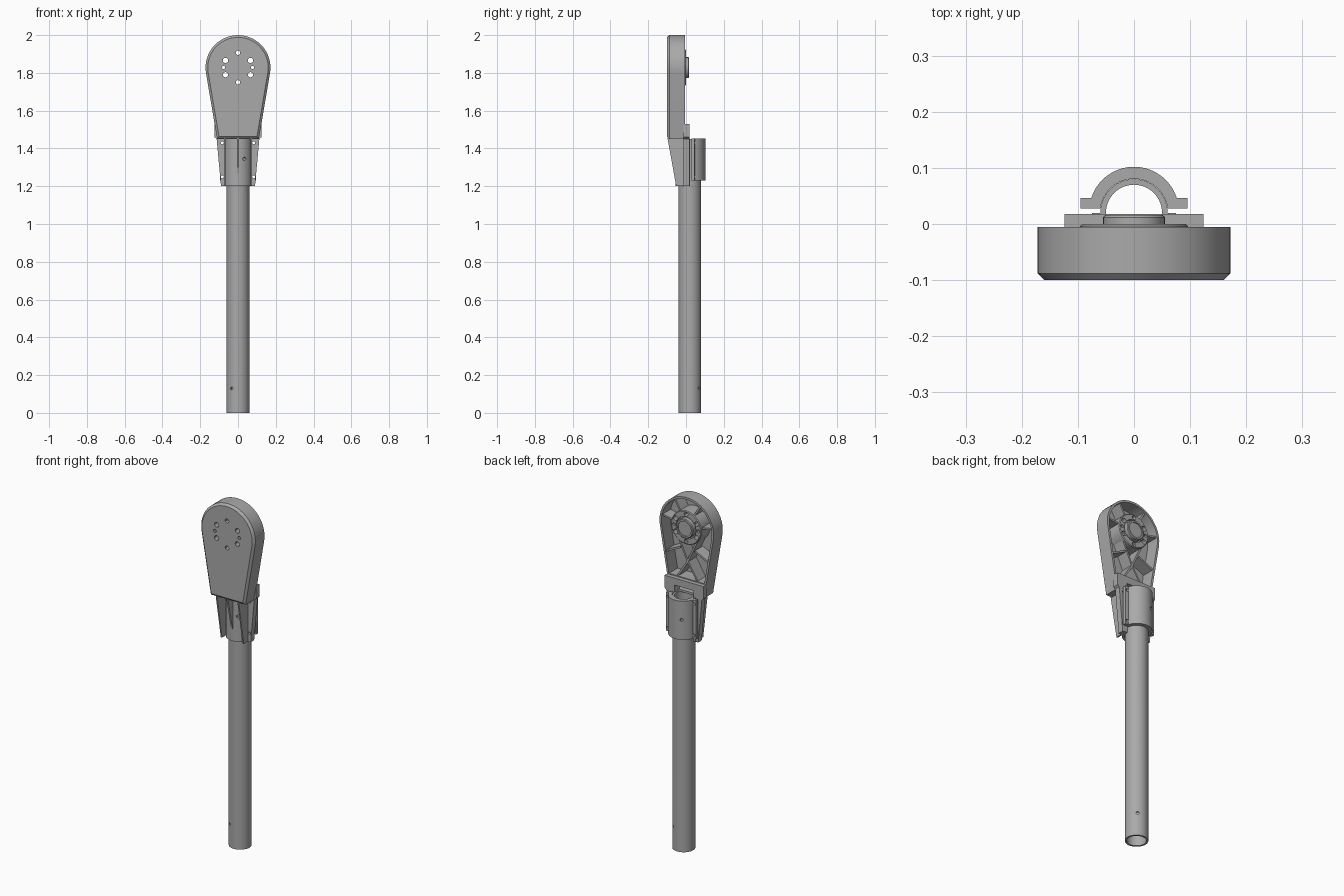
import bpy, bmesh
from math import sin, cos, pi, radians, hypot
from mathutils import Vector

cube = bpy.data.objects.get("Cube")
if cube:
    bpy.data.objects.remove(cube)

grey = bpy.data.materials.new("mid_grey")
grey.use_nodes = True
grey.diffuse_color = (0.4, 0.4, 0.4, 1)
grey.node_tree.nodes["Principled BSDF"].inputs["Base Color"].default_value = grey.diffuse_color

HUB_Z, HEAD_R, SLOPE, HEAD_BASE = 1.828, 0.172, 0.168, 1.45
TUBE_Y = 0.02


def loft(name, loops, closed=False):
    """Skin matching loops of points, capping the ends unless closed."""
    bm = bmesh.new()
    rings = [[bm.verts.new(p) for p in loop] for loop in loops]
    n = len(rings[0])
    for a, b in zip(rings, rings[1:] + rings[:1] if closed else rings[1:]):
        for i in range(n):
            j = (i + 1) % n
            bm.faces.new((a[i], a[j], b[j], b[i]))
    if not closed:
        bm.faces.new(rings[0])
        bm.faces.new(rings[-1])
    bmesh.ops.recalc_face_normals(bm, faces=bm.faces)
    mesh = bpy.data.meshes.new(name)
    bm.to_mesh(mesh)
    bm.free()
    mesh.materials.append(grey)
    ob = bpy.data.objects.new(name, mesh)
    bpy.context.collection.objects.link(ob)
    return ob


def prism(name, pts, lo, hi, axis):
    """Extrude a flat outline along an axis."""
    place = {"x": lambda a, b, t: (t, a, b),
             "y": lambda a, b, t: (a, t, b),
             "z": lambda a, b, t: (a, b, t)}[axis]
    return loft(name, [[place(a, b, t) for a, b in pts] for t in (lo, hi)])


def arc(cx, cy, r, a0, a1, n):
    return [(cx + r * cos(radians(a0 + (a1 - a0) * i / n)),
             cy + r * sin(radians(a0 + (a1 - a0) * i / n))) for i in range(n + 1)]


def disc(cx, cy, r, n=20):
    return arc(cx, cy, r, 0, 360, n)[:-1]


def rod(a, b, r):
    """Round cutter between two points."""
    a, b = Vector(a), Vector(b)
    q = (b - a).to_track_quat("Z", "Y")
    loop = [q @ Vector((x, y, 0)) for x, y in disc(0, 0, r, 12)]
    return loft("cutter", [[e + p for p in loop] for e in (a, b)])


def cut(ob, cutters):
    """Subtract the cutters from an object, then remove them."""
    bpy.context.view_layer.objects.active = ob
    for c in cutters:
        c.hide_render = True
        mod = ob.modifiers.new("cut", "BOOLEAN")
        mod.operation, mod.solver, mod.object = "DIFFERENCE", "EXACT", c
        bpy.ops.object.modifier_apply(modifier=mod.name)
        bpy.data.objects.remove(c)


# Tapered head outline, inset by d
def head_outline(d):
    r, base = HEAD_R - d, HEAD_BASE + d
    w = (r - (HUB_Z - base) * sin(SLOPE)) / cos(SLOPE)
    a = SLOPE * 180 / pi
    return [(-w, base), (w, base)] + arc(0, HUB_Z, r, -a, 180 + a, 32)


# Head shell: chamfered front, open back
shell = loft("head_shell", [[(x, y, z) for x, z in head_outline(d)] for d, y in
             ((0.012, -0.1), (0, -0.088), (0, -0.005), (0.012, -0.005), (0.012, -0.084))])

# Hub with raised centre boss and a groove around it
profile = ((0.096, -0.09), (0.096, -0.004), (0.092, 0), (0.063, 0), (0.063, -0.014),
           (0.055, -0.014), (0.055, 0.012), (0.051, 0.016), (0.042, 0.016), (0.042, 0.01))
hub = loft("hub", [[(x, y, z) for x, z in disc(0, HUB_Z, r, 40)] for r, y in profile])


# Mounting holes through the shell and hub
def hub_holes():
    spots = [(0, 0.078, 0.012), (0, -0.078, 0.012)]
    for s in (-1, 1):
        spots += [(s * 0.066, 0.038, 0.014), (s * 0.066, -0.038, 0.014), (s * 0.077, 0, 0.009)]
    return [rod((x, -0.2, HUB_Z + z), (x, 0.1, HUB_Z + z), r) for x, z, r in spots]


cut(shell, hub_holes())
cut(hub, hub_holes())


# Stiffening ribs inside the head
def rib(name, a, b, t=0.01, back=-0.014):
    dx, dz = b[0] - a[0], b[1] - a[1]
    k = t / 2 / hypot(dx, dz)
    nx, nz = -dz * k, dx * k
    prism(name, [(a[0] + nx, a[1] + nz), (b[0] + nx, b[1] + nz),
                 (b[0] - nx, b[1] - nz), (a[0] - nx, a[1] - nz)], -0.09, back, "y")


for ang in (10, 60, 120, 170):
    c, s = cos(radians(ang)), sin(radians(ang))
    rib("radial_rib", (0.09 * c, HUB_Z + 0.09 * s), (0.165 * c, HUB_Z + 0.165 * s))
for side in (-1, 1):
    rib("hub_brace", (side * 0.062, 1.765), (0, 1.63))
    rib("lower_brace", (0, 1.63), (side * 0.102, 1.47))
    rib("wall_brace", (side * 0.045, 1.70), (side * 0.138, 1.655))
rib("cross_rib", (-0.112, 1.53), (0.112, 1.53), back=-0.006)

# Hollow tube
tube = loft("tube", [[(x, y, z) for x, y in disc(0, TUBE_Y, r, 40)] for r, z in
            ((0.06, 0), (0.06, 1.449), (0.05, 1.449), (0.05, 0))], closed=True)
cut(tube, [rod((-0.055, -0.06, 0.13), (0.055, 0.1, 0.13), 0.008)])

# Front cradle: half pipe around the tube
cradle = prism("front_cradle", arc(0, TUBE_Y, 0.075, 180, 360, 24)
               + arc(0, TUBE_Y, 0.0605, 360, 180, 24), 1.2, 1.452, "z")


# Pin hole shared by cradle, tube and clamp
def pin():
    return rod((0.056, -0.09, 1.345), (-0.056, 0.13, 1.345), 0.009)


# Bolt holes through the flanges
def bolts():
    return [rod((s * 0.083, -0.08, z), (s * 0.083, 0.08, z), 0.008)
            for s in (-1, 1) for z in (1.25, 1.43)]


cut(cradle, [pin()])
cut(tube, [pin()])

# Mounting plate with a seat for the tube
plate = prism("mounting_plate", [(-0.09, 1.2), (0.09, 1.2), (0.113, 1.45), (0.124, 1.46),
              (0.124, 1.53), (-0.124, 1.53), (-0.124, 1.46), (-0.113, 1.45)], -0.014, 0.018, "y")
seat = prism("cutter", disc(0, TUBE_Y, 0.0605, 40), 1.1, 1.49, "z")
cut(plate, [seat] + bolts())

# Tapered gussets under the head
prism("centre_gusset", [(-0.098, 1.455), (-0.05, 1.455), (-0.05, 1.27), (-0.056, 1.27)],
      -0.005, 0.005, "x")
for side in (-1, 1):
    x = side * 0.069
    prism("side_gusset", [(-0.098, 1.455), (-0.01, 1.455), (-0.01, 1.2), (-0.052, 1.2)],
          x - 0.004, x + 0.004, "x")

# Rear clamp: half pipe with side tabs
outer = [p for p in arc(0, 0.022, 0.08, 18, 162, 28)]
clamp = prism("rear_clamp", [(0.061, 0.028), (0.095, 0.028), (0.095, 0.046)] + outer
              + [(-0.095, 0.046), (-0.095, 0.028), (-0.061, 0.028)]
              + arc(0, TUBE_Y, 0.0605, 172, 8, 28), 1.23, 1.452, "z")
cut(clamp, [pin()] + bolts())

# Smooth the round surfaces, keep edges sharp
for ob in bpy.context.collection.objects:
    if ob.type == "MESH" and grey.name in ob.data.materials:
        bpy.ops.object.select_all(action="DESELECT")
        ob.select_set(True)
        bpy.context.view_layer.objects.active = ob
        bpy.ops.object.shade_smooth_by_angle(angle=radians(30))
